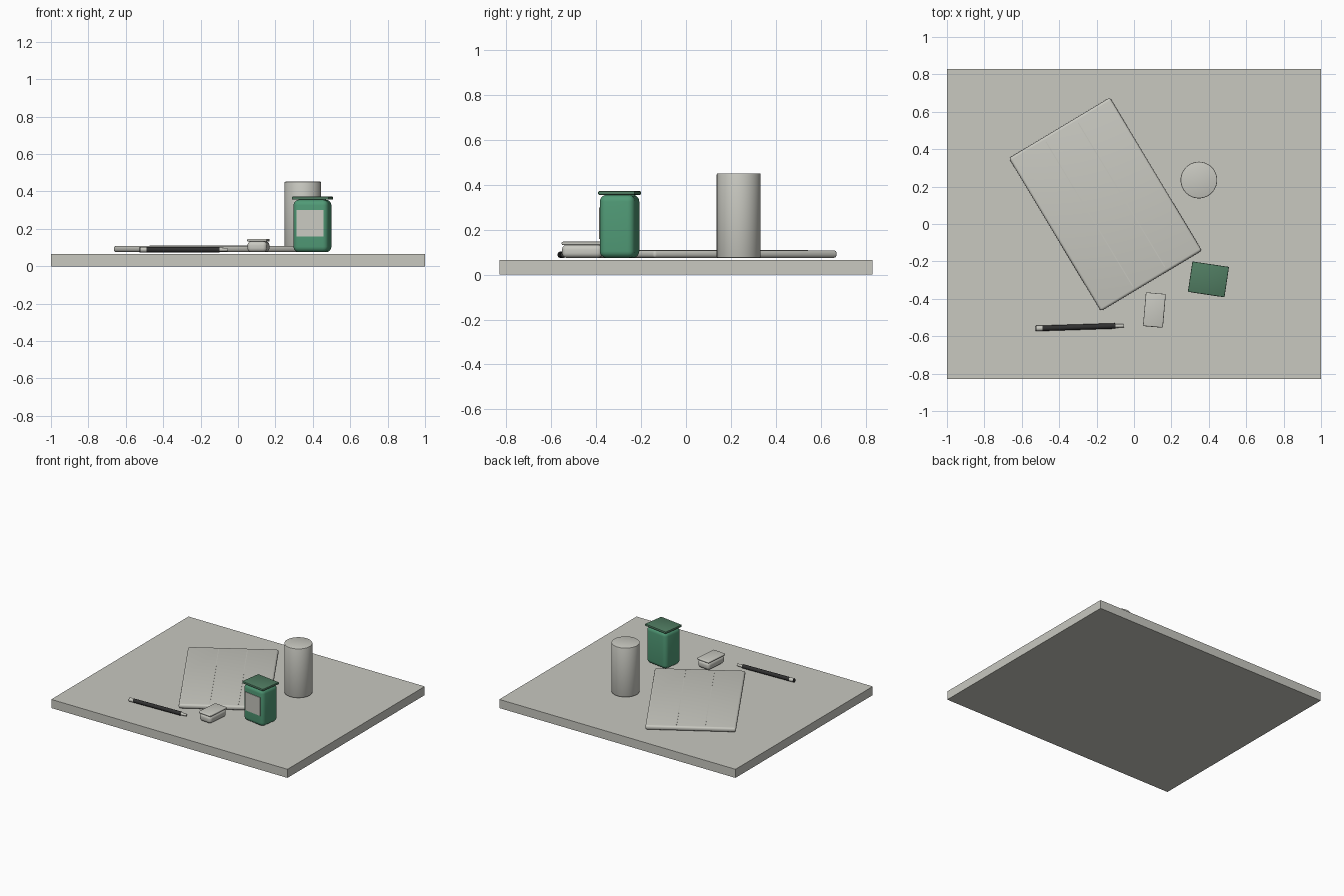
import bpy
from math import radians, cos, sin, pi
from mathutils import Vector

cube = bpy.data.objects.get("Cube")
if cube:
    bpy.data.objects.remove(cube, do_unlink=True)


def material(name, rgb):
    m = bpy.data.materials.new(name)
    m.use_nodes = True
    m.diffuse_color = (*rgb, 1)
    m.node_tree.nodes["Principled BSDF"].inputs["Base Color"].default_value = (*rgb, 1)
    return m


grey = material("warm grey", (0.58, 0.58, 0.53))
green = material("green", (0.08, 0.32, 0.18))
dark_green = material("dark green", (0.08, 0.20, 0.12))
black = material("black", (0.03, 0.03, 0.03))


def finish(ob, name, mat, bevel=0, segments=4):
    """Name, colour, round and shade a part."""
    ob.name = name
    ob.data.materials.append(mat)
    if bevel:
        mod = ob.modifiers.new("round", "BEVEL")
        mod.width, mod.segments = bevel, segments
        mod.limit_method = "ANGLE"
        bpy.ops.object.modifier_apply(modifier=mod.name)
    bpy.ops.object.shade_smooth_by_angle(angle=radians(35))
    return ob


def box(name, mat, centre, size, z0, z1, turn=0, bevel=0, segments=4):
    """Box from z0 to z1, turned by degrees about the vertical."""
    bpy.ops.mesh.primitive_cube_add(size=1, location=(*centre, (z0 + z1) / 2))
    ob = bpy.context.object
    ob.scale = (*size, z1 - z0)
    bpy.ops.object.transform_apply(location=False, rotation=False, scale=True)
    ob.rotation_euler.z = radians(turn)
    return finish(ob, name, mat, bevel, segments)


def rod(name, mat, start, end, radius, tip=None, sides=16, bevel=0):
    """Cylinder or taper between two points."""
    a, b = Vector(start), Vector(end)
    bpy.ops.mesh.primitive_cone_add(vertices=sides, radius1=radius,
                                    radius2=radius if tip is None else tip,
                                    depth=(b - a).length, location=(a + b) / 2)
    ob = bpy.context.object
    ob.rotation_euler = (b - a).to_track_quat("Z", "Y").to_euler()
    return finish(ob, name, mat, bevel, 2)


def offset(centre, turn, x, y):
    """Plan position of a local point on a turned part."""
    t = radians(turn)
    return (centre[0] + x * cos(t) - y * sin(t), centre[1] + x * sin(t) + y * cos(t))


FLOOR = 0.075

# Table slab
box("table_top", grey, (0, 0), (2, 1.66), 0, 0.066)

# Folded mat with two raised seams
mat_centre, mat_turn = (-0.153, 0.105), 31
box("mat", grey, mat_centre, (0.63, 0.955), FLOOR, 0.109, mat_turn, 0.014)
for side, u in (("left", 0.1), ("right", -0.1)):
    box(side + "_mat_seam", grey, offset(mat_centre, mat_turn, u, 0),
        (0.005, 0.9), 0.1, 0.111, mat_turn)

# Round canister
rod("canister", grey, (0.347, 0.235, FLOOR), (0.347, 0.235, 0.452), 0.098,
    sides=48, bevel=0.005)

# Square jar with overhanging lid and front label
jar, jar_turn = (0.398, -0.296), -8.5
box("jar_body", green, jar, (0.19, 0.158), FLOOR, 0.356, jar_turn, 0.03, 5)
box("jar_lid", dark_green, jar, (0.198, 0.164), 0.356, 0.372, jar_turn, 0.004, 2)
box("jar_label", grey, offset(jar, jar_turn, 0, -0.0795), (0.145, 0.006),
    0.16, 0.3, jar_turn)

# Small tin with flat lid
tin, tin_turn = (0.109, -0.46), -5
box("tin_body", grey, tin, (0.106, 0.18), FLOOR, 0.134, tin_turn, 0.022, 5)
box("tin_lid", grey, tin, (0.107, 0.181), 0.132, 0.147, tin_turn, 0.006, 3)

# Pen lying along the front
def on_pen(x):
    return (x, -0.5435 + (x + 0.055) * 0.032, 0.089)


rod("pen_barrel", black, on_pen(-0.49), on_pen(-0.1), 0.0145, sides=12)
rod("pen_cap", grey, on_pen(-0.522), on_pen(-0.49), 0.0145)
rod("pen_end_ring", black, on_pen(-0.526), on_pen(-0.522), 0.0145)
rod("pen_tip", grey, on_pen(-0.1), on_pen(-0.055), 0.011, 0.009)
